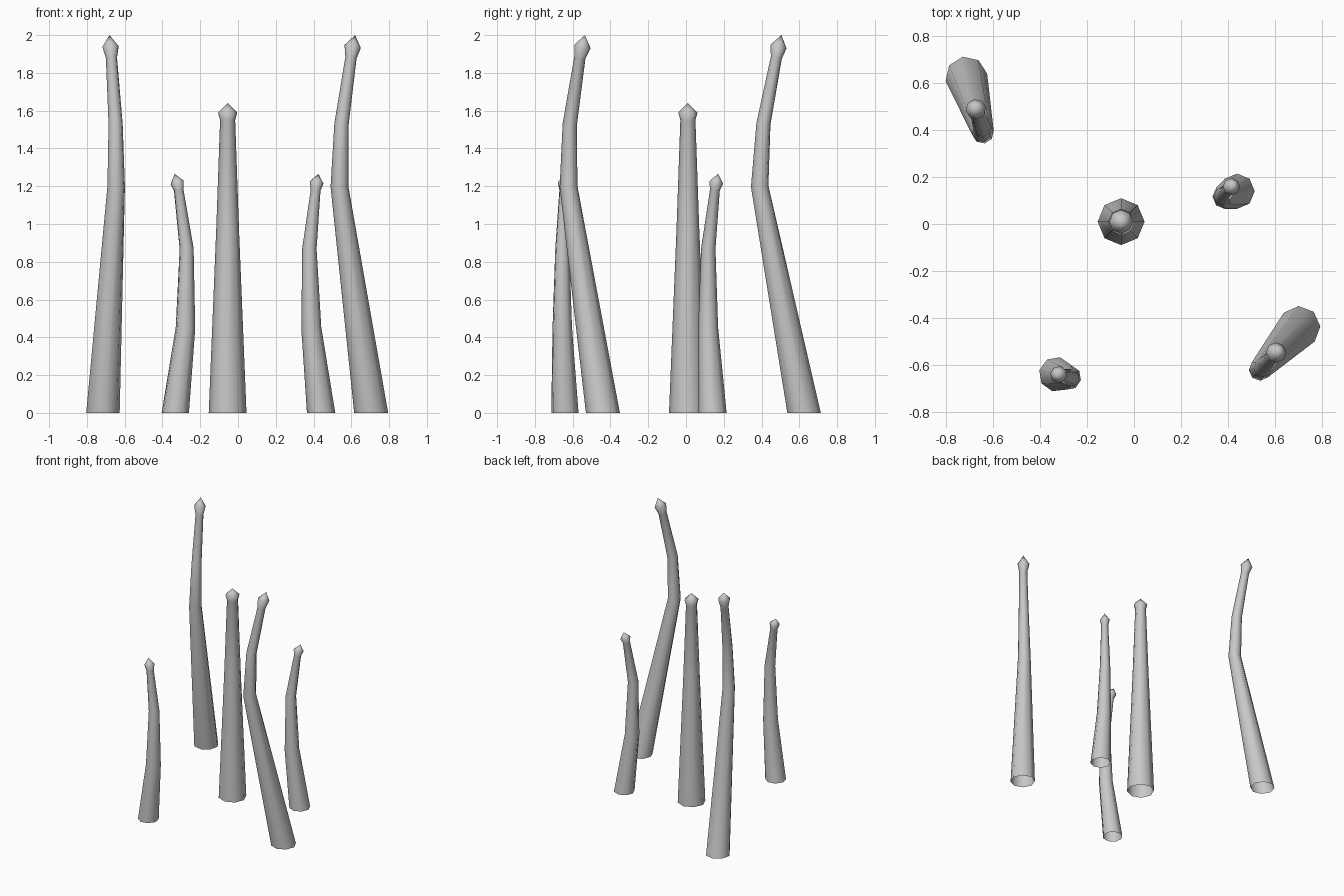
import bpy, bmesh, math
from mathutils import Vector

cube = bpy.data.objects.get("Cube")
if cube:
    bpy.data.objects.remove(cube, do_unlink=True)

grey = bpy.data.materials.new("pale_grey")
grey.use_nodes = True
grey.diffuse_color = (0.58, 0.58, 0.58, 1)
grey.node_tree.nodes["Principled BSDF"].inputs["Base Color"].default_value = (0.58, 0.58, 0.58, 1)

SIDES = 8


def stalk(name, turn, tip, rings):
    """Open-bottomed tapering tube through rings of (x, y, z, radius), closed by a pointed bud."""
    bm = bmesh.new()
    centres = [Vector(r[:3]) for r in rings] + [Vector(tip)]
    loops = []
    for i, ring in enumerate(rings):
        # the base stays level, other rings lean with the stem
        lean = Vector((0, 0, 1))
        if i:
            lean = (centres[i] - centres[i - 1]).normalized() + (centres[i + 1] - centres[i]).normalized()
        tilt = Vector((0, 0, 1)).rotation_difference(lean)
        loop = []
        for k in range(SIDES):
            a = math.radians(turn) + math.tau * k / SIDES
            offset = Vector((math.cos(a), math.sin(a), 0)) * ring[3]
            loop.append(bm.verts.new(centres[i] + tilt @ offset))
        loops.append(loop)
    top = bm.verts.new(centres[-1])
    for k in range(SIDES):
        n = (k + 1) % SIDES
        for low, high in zip(loops, loops[1:]):
            bm.faces.new((low[k], low[n], high[n], high[k]))
        bm.faces.new((loops[-1][k], loops[-1][n], top))
    for f in bm.faces:
        f.smooth = True
    mesh = bpy.data.meshes.new(name)
    bm.to_mesh(mesh)
    bm.free()
    mesh.materials.append(grey)
    obj = bpy.data.objects.new(name, mesh)
    bpy.context.collection.objects.link(obj)


# Straight stalk in the middle
stalk("centre_stalk", 0, (-0.055, 0.01, 1.64), [
    (-0.055, 0.01, 0, 0.1), (-0.055, 0.01, 0.98, 0.06),
    (-0.055, 0.01, 1.55, 0.04), (-0.055, 0.01, 1.59, 0.051)])

# Two tall bent stalks
stalk("tall_stalk_back_right", 10, (-0.68, 0.505, 2), [
    (-0.715, 0.625, 0, 0.09), (-0.645, 0.39, 1.2, 0.047), (-0.648, 0.41, 1.53, 0.038),
    (-0.67, 0.478, 1.88, 0.03), (-0.675, 0.49, 1.94, 0.044)])
stalk("tall_stalk_front_left", 2, (0.62, -0.535, 2), [
    (0.705, -0.44, 0, 0.09), (0.537, -0.622, 1.2, 0.047), (0.548, -0.615, 1.53, 0.038),
    (0.598, -0.562, 1.88, 0.03), (0.607, -0.548, 1.94, 0.044)])

# Two short curved stalks
stalk("short_stalk_front_right", -13, (-0.335, -0.635, 1.265), [
    (-0.332, -0.641, 0, 0.074), (-0.278, -0.655, 0.45, 0.053), (-0.272, -0.655, 0.87, 0.038),
    (-0.314, -0.645, 1.18, 0.026), (-0.322, -0.643, 1.22, 0.037)])
stalk("short_stalk_back_left", 0, (0.425, 0.17, 1.265), [
    (0.44, 0.14, 0, 0.075), (0.388, 0.117, 0.45, 0.053), (0.378, 0.118, 0.87, 0.038),
    (0.411, 0.153, 1.18, 0.026), (0.416, 0.16, 1.22, 0.037)])
